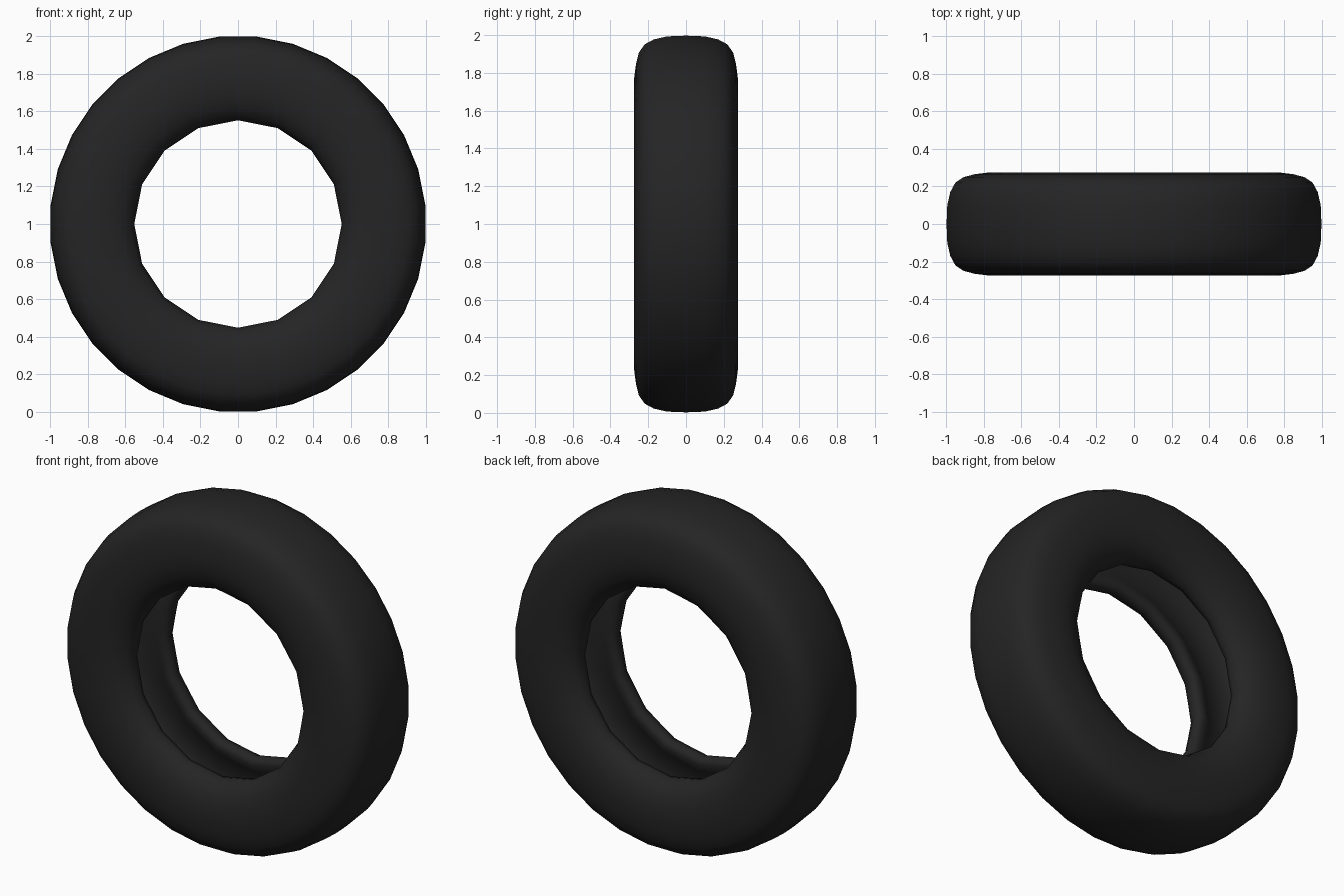
import bpy
import bmesh
from math import cos, sin, pi

cube = bpy.data.objects.get("Cube")
if cube:
    bpy.data.objects.remove(cube)

# Matte black rubber
rubber = bpy.data.materials.new("black rubber")
rubber.use_nodes = True
colour = (0.018, 0.018, 0.018, 1)
rubber.diffuse_color = colour
rubber.node_tree.nodes["Principled BSDF"].inputs["Base Color"].default_value = colour

SEGMENTS = 32
STEP = 2 * pi / SEGMENTS

# Half section as (side offset, radius, bead blend): tread, sidewall, bead, lining
half = [
    (0, 1.002, 0), (0.10, 0.998, 0), (0.17, 0.982, 0), (0.22, 0.955, 0),
    (0.25, 0.91, 0), (0.265, 0.85, 0), (0.275, 0.77, 0.1), (0.27, 0.69, 0.3),
    (0.25, 0.625, 0.6), (0.215, 0.575, 0.9), (0.17, 0.552, 1), (0.135, 0.56, 1),
    (0.12, 0.59, 1), (0.145, 0.64, 0.8), (0.18, 0.71, 0.5), (0.19, 0.80, 0.2),
    (0.165, 0.88, 0), (0.10, 0.925, 0), (0, 0.935, 0),
]
section = half + [(-y, r, b) for y, r, b in reversed(half[1:-1])]


def ring(bm, y, radius, blend):
    """One loop around the axle; the bead blends into half as many sides."""
    verts = []
    for k in range(SEGMENTS):
        angle = (k + 0.5 * (1 - blend)) * STEP
        r = radius * (1 - blend * (k % 2) * (1 - cos(STEP)))
        verts.append(bm.verts.new((r * cos(angle), y, 1 + r * sin(angle))))
    return verts


# Hollow tyre swept around the axle
bm = bmesh.new()
rings = [ring(bm, *point) for point in section]
for i, a in enumerate(rings):
    b = rings[(i + 1) % len(rings)]
    for k in range(SEGMENTS):
        n = (k + 1) % SEGMENTS
        bm.faces.new((a[k], a[n], b[n], b[k])).smooth = True
bmesh.ops.recalc_face_normals(bm, faces=bm.faces)

mesh = bpy.data.meshes.new("tyre")
bm.to_mesh(mesh)
bm.free()
mesh.materials.append(rubber)
bpy.context.collection.objects.link(bpy.data.objects.new("tyre", mesh))
